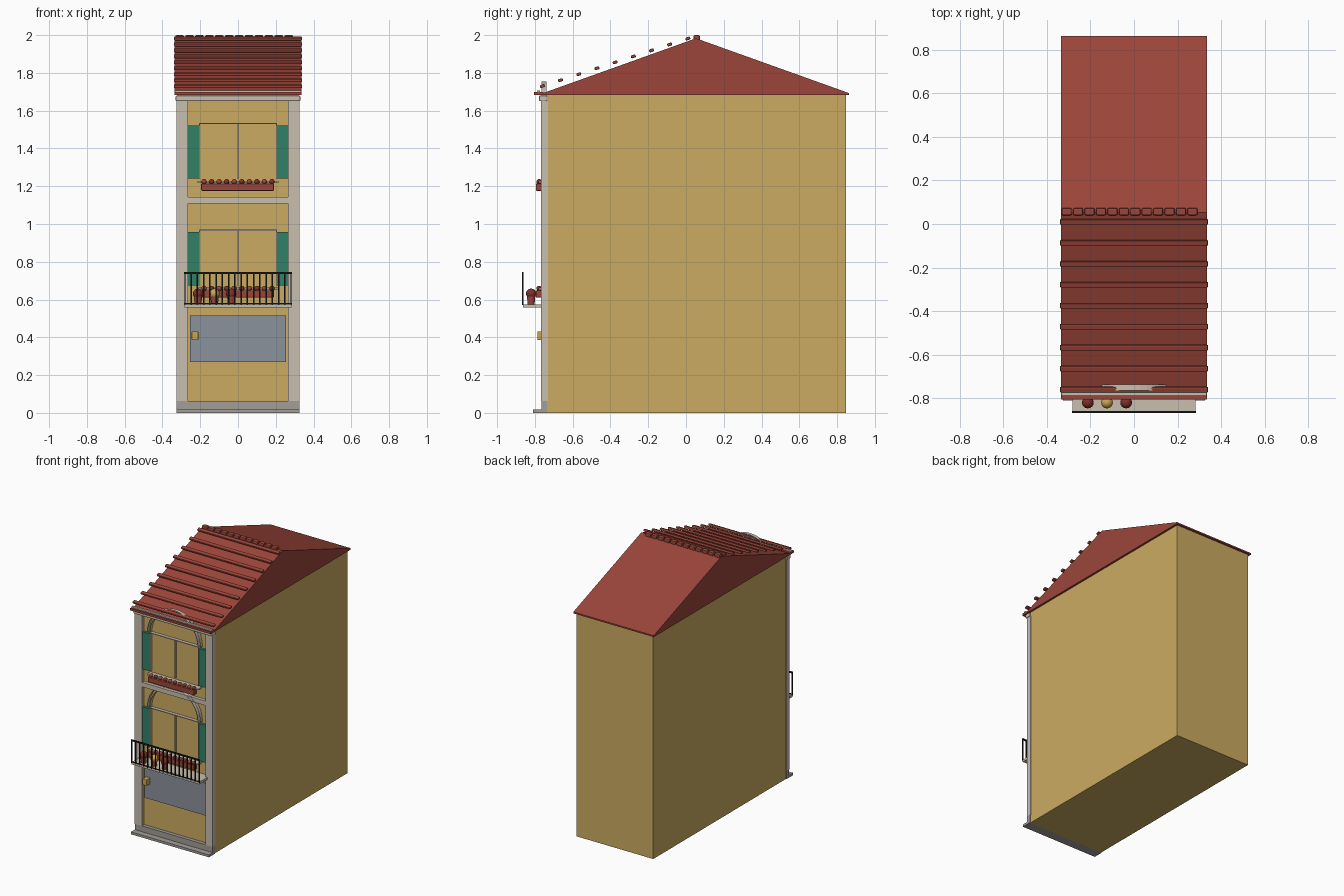
import bpy, bmesh, math
from mathutils import Matrix

cube = bpy.data.objects.get("Cube")
if cube:
    bpy.data.objects.remove(cube, do_unlink=True)


def material(name, rgb):
    m = bpy.data.materials.new(name)
    m.use_nodes = True
    m.diffuse_color = (*rgb, 1)
    m.node_tree.nodes["Principled BSDF"].inputs["Base Color"].default_value = (*rgb, 1)
    return m


WALL = material("ochre plaster", (.60, .41, .12))
TILE = material("terracotta", (.33, .06, .042))
STONE = material("pale stone", (.58, .52, .43))
BASE = material("grey stone", (.36, .34, .31))
GREEN = material("green shutter", (.03, .22, .13))
DOOR = material("grey door", (.26, .29, .33))
IRON = material("black iron", (.01, .013, .012))
GOLD = material("golden yellow", (.60, .38, .08))
FLOWER = material("deep red", (.22, .03, .022))


def finish(name, bm, mat, smooth=False):
    me = bpy.data.meshes.new(name)
    bmesh.ops.recalc_face_normals(bm, faces=bm.faces)
    for f in bm.faces:
        f.smooth = smooth
    bm.to_mesh(me)
    bm.free()
    me.materials.append(mat)
    ob = bpy.data.objects.new(name, me)
    bpy.context.collection.objects.link(ob)
    return ob


def box(name, mat, x, y, z, bevel=0, tilt=0):
    """Box from (min, max) pairs, optionally bevelled and tilted about x."""
    bm = bmesh.new()
    bmesh.ops.create_cube(bm, size=1)
    bmesh.ops.scale(bm, verts=bm.verts, vec=(x[1] - x[0], y[1] - y[0], z[1] - z[0]))
    if bevel:
        bmesh.ops.bevel(bm, geom=bm.edges[:], offset=bevel, segments=2,
                        profile=.5, affect='EDGES')
    bm.transform(Matrix.Translation([sum(p) / 2 for p in (x, y, z)])
                 @ Matrix.Rotation(tilt, 4, 'X'))
    return finish(name, bm, mat)


def ball(name, mat, x, y, z, r):
    bm = bmesh.new()
    bmesh.ops.create_uvsphere(bm, u_segments=16, v_segments=10, radius=r,
                              matrix=Matrix.Translation((x, y, z)))
    return finish(name, bm, mat, True)


def arch_strip(name, z, r, n=24):
    """Open half-round band standing out from the facade."""
    bm = bmesh.new()
    rows = []
    for i in range(n + 1):
        a = math.pi * i / n
        rows.append([bm.verts.new((r * math.cos(a), y, z + r * math.sin(a)))
                     for y in (-.764, -.738)])
    for a, b in zip(rows, rows[1:]):
        bm.faces.new((a[0], b[0], b[1], a[1]))
    finish(name, bm, STONE)


# House body, plinth and facade trim
box("house_body", WALL, (-.32, .32), (-.738, .847), (0, 1.688))
box("entrance_step", BASE, (-.325, .325), (-.81, -.735), (0, .018))
box("plinth", BASE, (-.325, .325), (-.765, -.735), (.018, .062))
for side, s in (("right", -1), ("left", 1)):
    box(side + "_pilaster", STONE, sorted((s * .265, s * .325)), (-.767, -.73), (.062, 1.65))
box("floor_band", STONE, (-.265, .265), (-.762, -.735), (1.108, 1.142))
box("cornice", STONE, (-.33, .33), (-.778, -.735), (1.65, 1.68), .006)

# Gable roof as an extruded profile
bm = bmesh.new()
profile = [(-.757, 1.682), (.863, 1.682), (.863, 1.693), (.053, 1.983), (-.757, 1.693)]
face = bm.faces.new([bm.verts.new((-.335, y, z)) for y, z in profile])
ext = bmesh.ops.extrude_face_region(bm, geom=[face])
bmesh.ops.translate(bm, vec=(.67, 0, 0),
                    verts=[v for v in ext["geom"] if isinstance(v, bmesh.types.BMVert)])
finish("roof", bm, TILE)
box("front_eave", TILE, (-.335, .335), (-.805, -.755), (1.682, 1.698))
box("eave_trim", STONE, (-.335, .335), (-.79, -.772), (1.692, 1.708), .004)

# Tile rows on the front slope and ridge caps
for i in range(9):
    y = .01 - i * .0963
    z = 1.982 - i * .0315
    box(f"tile_row_{i + 1}", TILE, (-.34, .34), (y - .013, y + .013),
        (z - .008, z + .008), .005, .32)
for i in range(12):
    x = -.309 + i * .0525
    box(f"ridge_cap_{i + 1}", TILE, (x - .023, x + .023), (.04, .074), (1.97, 2), .007)

# Two matching windows with shutters, arches and flower boxes
for floor, z in (("lower", .675), ("upper", 1.24)):
    top = z + .295
    for side, s in (("right", -1), ("left", 1)):
        box(f"{floor}_{side}_shutter", GREEN, sorted((s * .207, s * .264)),
            (-.758, -.735), (z, z + .282))
        box(f"{floor}_{side}_jamb", STONE, sorted((s * .2, s * .206)),
            (-.762, -.735), (z, top))
    box(floor + "_lintel", STONE, (-.206, .206), (-.762, -.735), (top - .006, top))
    box(floor + "_mullion", STONE, (-.004, .004), (-.75, -.735), (z, top - .006))
    arch_strip(floor + "_outer_arch", top, .22)
    arch_strip(floor + "_inner_arch", top, .2)
    box(floor + "_sill", STONE, (-.215, .215), (-.78, -.735), (z - .024, z - .012), .003)
    box(floor + "_flower_box", TILE, (-.195, .19), (-.795, -.76), (z - .064, z - .026), .004)
    for i in range(10):
        ball(f"{floor}_flower_{i + 1}", FLOWER if i % 2 else TILE,
             -.18 + i * .04, -.778, z - .016, .014)

# Garage door and wall lamp
box("garage_door", DOOR, (-.255, .255), (-.746, -.735), (.27, .515))
box("wall_lamp", GOLD, (-.245, -.21), (-.787, -.735), (.385, .432), .004)

# Balcony with railing
box("balcony_slab", STONE, (-.282, .282), (-.863, -.735), (.558, .575))
box("balcony_top_rail", IRON, (-.285, .285), (-.869, -.859), (.736, .746))
box("balcony_bottom_rail", IRON, (-.285, .285), (-.867, -.861), (.575, .581))
bars = 18
for i in range(bars):
    x = -.281 + .562 * i / (bars - 1)
    box(f"baluster_{i + 1}", IRON, (x - .0035, x + .0035), (-.8675, -.8605), (.57, .74))

# Potted plants on the balcony
for i, mat in enumerate((FLOWER, GOLD, FLOWER)):
    x = -.212 + i * .088
    bm = bmesh.new()
    bmesh.ops.create_cone(bm, cap_ends=True, segments=16, radius1=.018, radius2=.022,
                          depth=.04, matrix=Matrix.Translation((x, -.82, .595)))
    finish(f"plant_pot_{i + 1}", bm, TILE)
    ball(f"plant_{i + 1}", mat, x, -.82, .631, .027)
